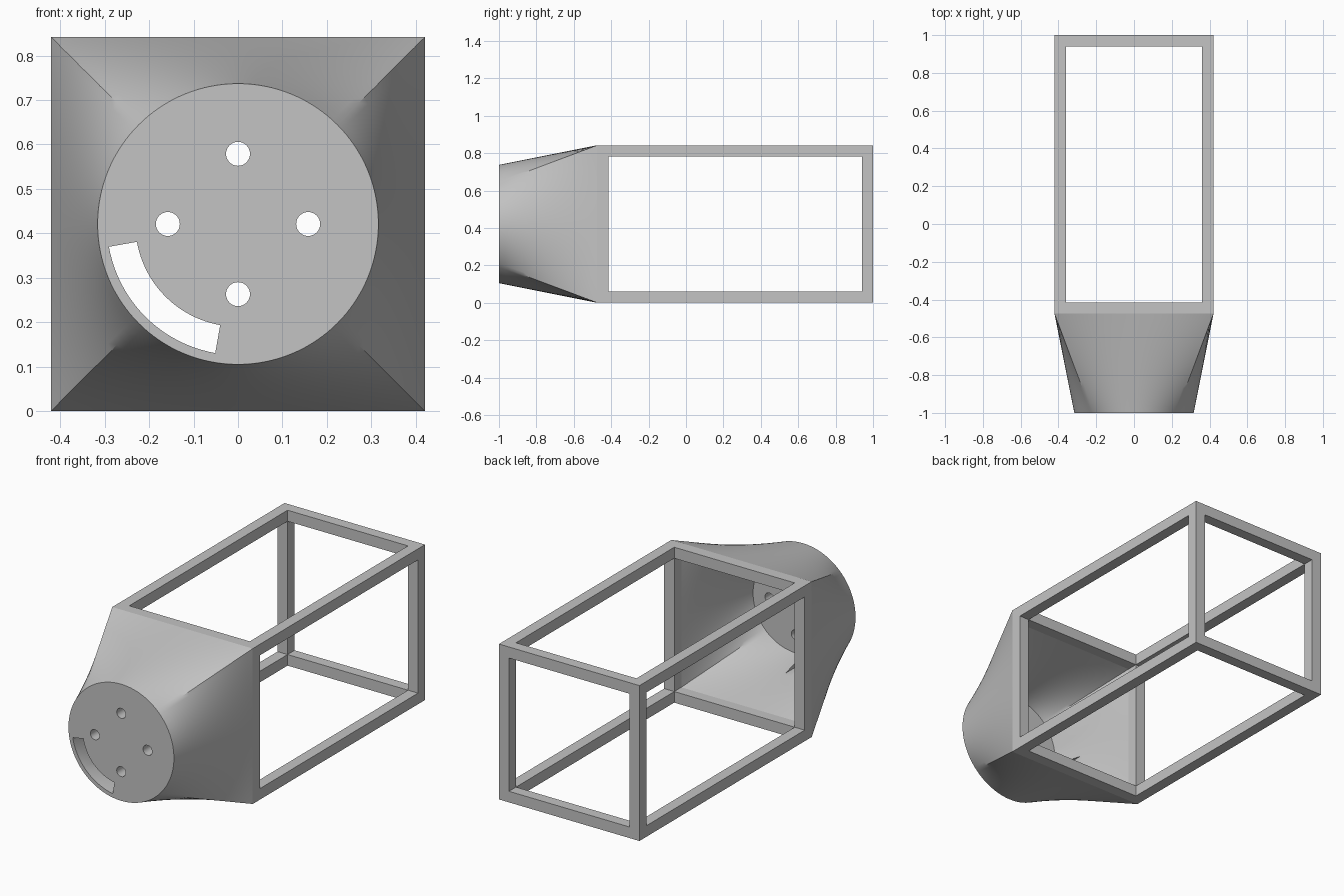
import bpy, bmesh, math
from mathutils import Vector

if "Cube" in bpy.data.objects:
    bpy.data.objects.remove(bpy.data.objects["Cube"], do_unlink=True)

HALF = 0.421            # half the width of the square frame
BAR = 0.06              # bar and wall thickness
CZ = HALF               # height of the central axis
FRONT, NECK, BACK = -1.0, -0.475, 1.0
DISC_R = 0.316
SEGMENTS, STEPS = 128, 16

grey = bpy.data.materials.new("plain grey")
grey.use_nodes = True
grey.diffuse_color = (0.55, 0.55, 0.55, 1)
grey.node_tree.nodes["Principled BSDF"].inputs["Base Color"].default_value = grey.diffuse_color


def make_object(name, bm):
    bmesh.ops.recalc_face_normals(bm, faces=bm.faces)
    mesh = bpy.data.meshes.new(name)
    bm.to_mesh(mesh)
    bm.free()
    mesh.materials.append(grey)
    obj = bpy.data.objects.new(name, mesh)
    bpy.context.collection.objects.link(obj)
    return obj


def box(name, low, high):
    bm = bmesh.new()
    bmesh.ops.create_cube(bm, size=1)
    low, high = Vector(low), Vector(high)
    bmesh.ops.scale(bm, vec=high - low, verts=bm.verts)
    bmesh.ops.translate(bm, vec=(low + high) / 2, verts=bm.verts)
    return make_object(name, bm)


def prism(name, outline, y0, y1):
    """Extrude an (x, z) outline along y."""
    bm = bmesh.new()
    face = bm.faces.new([bm.verts.new((x, y0, z)) for x, z in outline])
    moved = bmesh.ops.extrude_face_region(bm, geom=[face], use_keep_orig=True)["geom"]
    verts = [v for v in moved if isinstance(v, bmesh.types.BMVert)]
    bmesh.ops.translate(bm, vec=(0, y1 - y0, 0), verts=verts)
    return make_object(name, bm)


def polar(r, degrees, x=0, z=CZ):
    a = math.radians(degrees)
    return x + r * math.cos(a), z + r * math.sin(a)


def cut(obj, cutters):
    """Subtract the cutters, bake the result and remove them."""
    for c in cutters:
        mod = obj.modifiers.new("cut", 'BOOLEAN')
        mod.operation, mod.solver, mod.object = 'DIFFERENCE', 'EXACT', c
        c.hide_render = True
    bpy.context.view_layer.update()
    graph = bpy.context.evaluated_depsgraph_get()
    mesh = bpy.data.meshes.new_from_object(obj.evaluated_get(graph))
    obj.modifiers.clear()
    obj.data = mesh
    for c in cutters:
        bpy.data.objects.remove(c, do_unlink=True)


# Open box frame: a block with a window cut along each axis
frame = box("box_frame", (-HALF, NECK, 0), (HALF, BACK, 2 * HALF))
inner_low = Vector((-HALF + BAR, NECK + BAR, BAR))
inner_high = Vector((HALF - BAR, BACK - BAR, 2 * HALF - BAR))
windows = []
for axis in range(3):
    low, high = inner_low.copy(), inner_high.copy()
    low[axis] -= 1
    high[axis] += 1
    windows.append(box("window_cutter", low, high))
cut(frame, windows)


# Hollow nose: straight rulings from a square to a circle, outside then inside
def ruled_ring(half, radius, y_square, y_circle, t):
    ring = []
    for i in range(SEGMENTS):
        side, step = divmod(i, SEGMENTS // 4)
        s = 2 * step / (SEGMENTS // 4) - 1
        turn = side * math.pi / 2
        square = Vector((half * (math.cos(turn) - s * math.sin(turn)),
                         y_square, half * (math.sin(turn) + s * math.cos(turn))))
        a = turn + s * math.pi / 4
        circle = Vector((radius * math.cos(a), y_circle, radius * math.sin(a)))
        ring.append(square.lerp(circle, t) + Vector((0, 0, CZ)))
    return ring


bm = bmesh.new()
rings = []
for k in range(STEPS + 1):
    rings.append(ruled_ring(HALF, DISC_R, NECK, FRONT, k / STEPS))
inside = [ruled_ring(HALF - BAR, DISC_R - BAR, NECK, FRONT + BAR, k / STEPS)
          for k in range(STEPS + 1)]
outer = [[bm.verts.new(p) for p in ring] for ring in rings]
inner = [[bm.verts.new(p) for p in ring] for ring in inside]


def bridge(a, b):
    for i in range(SEGMENTS):
        j = (i + 1) % SEGMENTS
        bm.faces.new((a[i], a[j], b[j], b[i]))


for shell in (outer, inner):
    for a, b in zip(shell, shell[1:]):
        bridge(a, b)
    bm.faces.new(shell[-1])
bridge(outer[0], inner[0])
nose = make_object("nose_shell", bm)

# Four round holes and the curved slot through the end plate
cutters = []
for quarter in range(4):
    hx, hz = polar(0.158, 90 * quarter)
    cutters.append(prism("hole_cutter", [polar(0.027, 360 * i / 32, hx, hz) for i in range(32)],
                         FRONT - 0.1, FRONT + 0.1))
arc = [190 + 70 * i / 24 for i in range(25)]
slot = [polar(0.295, a) for a in arc] + [polar(0.231, a) for a in reversed(arc)]
cutters.append(prism("slot_cutter", slot, FRONT - 0.1, -0.7))
cut(nose, cutters)

# Smooth nose with crisp edges
bpy.ops.object.select_all(action='DESELECT')
nose.select_set(True)
bpy.context.view_layer.objects.active = nose
bpy.ops.object.shade_smooth_by_angle(angle=math.radians(30))
